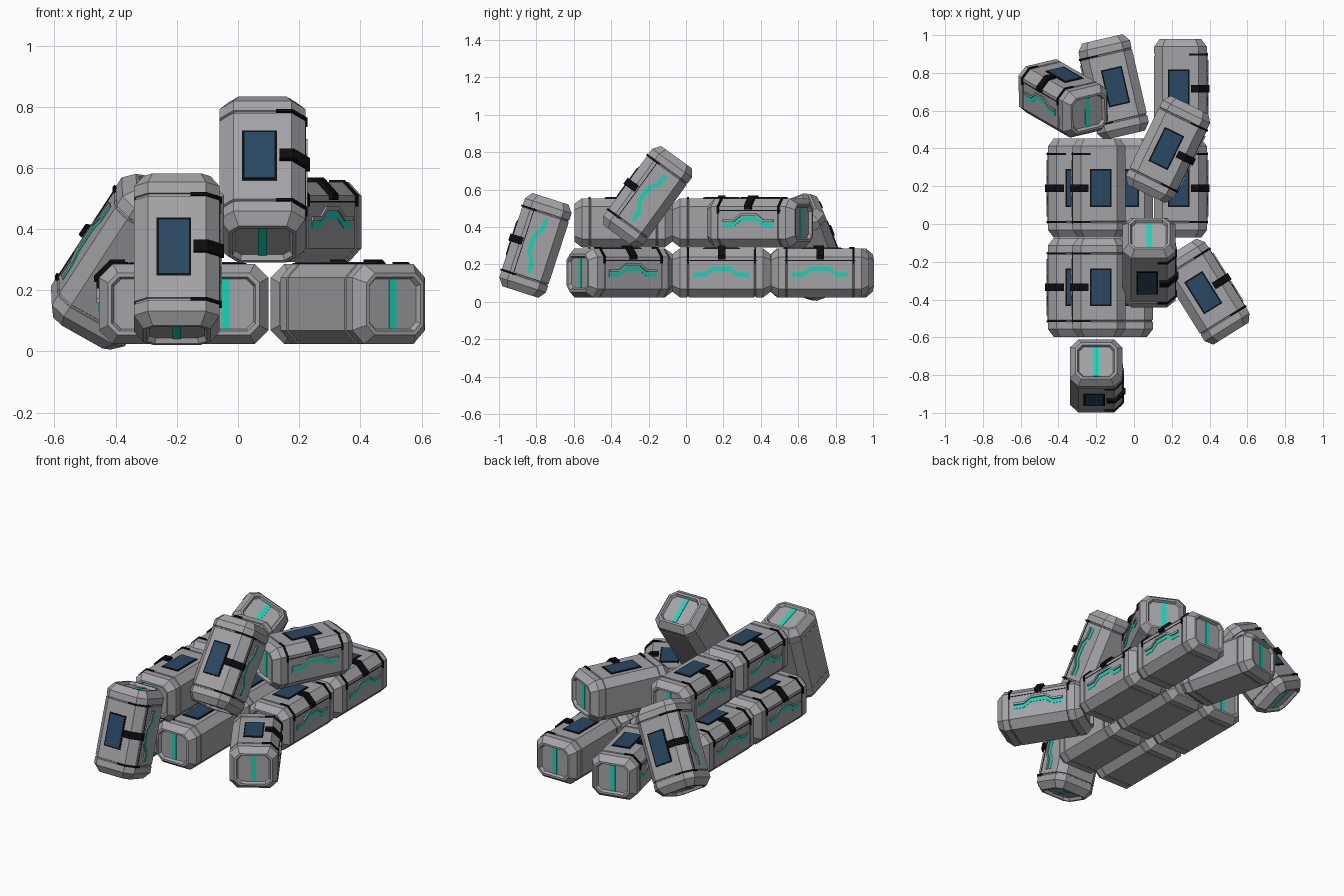
import bpy, bmesh, math
from mathutils import Matrix, Vector

if "Cube" in bpy.data.objects:
    bpy.data.objects.remove(bpy.data.objects["Cube"])

W, H, L, C = 0.14, 0.131, 0.262, 0.045   # half width, half height, half length, corner cut


def material(name, rgb):
    m = bpy.data.materials.new(name)
    m.diffuse_color = (*rgb, 1)
    m.use_nodes = True
    m.node_tree.nodes["Principled BSDF"].inputs["Base Color"].default_value = m.diffuse_color
    return m


GREY = material("casing grey", (0.37, 0.37, 0.39))
BLACK = material("strap black", (0.004, 0.004, 0.005))
BLUE = material("window blue", (0.022, 0.065, 0.125))
TEAL = material("bright teal", (0.008, 0.68, 0.50))


def finish(bm, name, mat):
    bmesh.ops.recalc_face_normals(bm, faces=bm.faces)
    me = bpy.data.meshes.new(name)
    bm.to_mesh(me)
    bm.free()
    me.materials.append(mat)
    return name, me


def prism(bm, poly, lo, hi, axis):
    """Extrude a 2D outline along x (outline in yz), y (xz) or z (xy)."""
    def place(a, b, t):
        return {"x": (t, a, b), "y": (a, t, b), "z": (a, b, t)}[axis]
    lower = [bm.verts.new(place(a, b, lo)) for a, b in poly]
    upper = [bm.verts.new(place(a, b, hi)) for a, b in poly]
    n = len(poly)
    bm.faces.new(lower)
    bm.faces.new(upper)
    for i in range(n):
        j = (i + 1) % n
        bm.faces.new((lower[i], lower[j], upper[j], upper[i]))


def rect(x, y, hx, hy):
    return [(x - hx, y - hy), (x + hx, y - hy), (x + hx, y + hy), (x - hx, y + hy)]


def octagon(inset):
    w, h, c = W - inset, H - inset, C - inset * 0.45
    return [(w, h - c), (w - c, h), (c - w, h), (-w, h - c),
            (-w, c - h), (c - w, -h), (w - c, -h), (w, c - h)]


# casing: octagonal loft with two shallow grooves and recessed ends
def make_casing():
    half = [(0.245, 0.050), (L, 0.042), (L, 0.030), (0.222, 0),
            (0.184, 0), (0.182, 0.005), (0.176, 0.005), (0.174, 0)]
    stations = [(-y, i) for y, i in half] + [(y, i) for y, i in reversed(half)]
    bm = bmesh.new()
    rings = [[bm.verts.new((x, y, z)) for x, z in octagon(i)] for y, i in stations]
    for a, b in zip(rings, rings[1:]):
        for k in range(8):
            m = (k + 1) % 8
            bm.faces.new((a[k], a[m], b[m], b[k]))
    bm.faces.new(rings[0])
    bm.faces.new(rings[-1])
    return finish(bm, "casing", GREY)


# band wrapped over the upper right corner
def corner_band(bm, y, half, t, x0, z1):
    e = t * 0.45
    outline = [(x0, H - 0.002), (x0, H + t), (W - C + e, H + t), (W + t, H - C + e),
               (W + t, z1), (W - 0.002, z1), (W - 0.002, H - C), (W - C, H - 0.002)]
    prism(bm, outline, y - half, y + half, "y")


def make_bands():
    bm = bmesh.new()
    corner_band(bm, 0, 0.02, 0.015, 0.055, 0.072)
    for s in (-1, 1):
        corner_band(bm, s * 0.18, 0.005, 0.007, 0.045, 0.05)
    return finish(bm, "corner_straps", BLACK)


# stepped strip on the strap side
def wave(dz, half):
    path = [(-0.15, -0.01), (-0.09, -0.01), (-0.045, 0.022),
            (0.045, 0.022), (0.09, -0.01), (0.15, -0.01)]
    return ([(y, z + dz - half) for y, z in path]
            + [(y, z + dz + half) for y, z in reversed(path)])


def make_strip():
    bm = bmesh.new()
    prism(bm, wave(0, 0.012), W - 0.002, W + 0.002, "x")
    return finish(bm, "side_strip", TEAL)


def make_lip():
    bm = bmesh.new()
    prism(bm, wave(0.021, 0.007), W - 0.002, W + 0.008, "x")
    return finish(bm, "side_lip", GREY)


def make_edge_line():
    bm = bmesh.new()
    prism(bm, rect(0, 0.066, 0.19, 0.002), W - 0.002, W + 0.002, "x")
    return finish(bm, "side_line", BLACK)


# window plates on top
def make_window(name, mat, grow, z):
    bm = bmesh.new()
    prism(bm, rect(-0.01, 0, 0.049 + grow, 0.092 + grow), H - 0.002, H + z, "z")
    return finish(bm, name, mat)


# bright line in both recessed ends
def make_end_lines():
    bm = bmesh.new()
    for s in (-1, 1):
        prism(bm, rect(0, 0, 0.014, 0.081), s * 0.243, s * 0.248, "y")
    return finish(bm, "end_lines", TEAL)


PARTS = [make_casing(), make_bands(), make_strip(), make_lip(), make_edge_line(),
         make_window("window_frame", BLACK, 0.008, 0.003),
         make_window("window", BLUE, 0, 0.006), make_end_lines()]


def crate(label, pos, yaw=0, pitch=0, roll=0):
    rot = (Matrix.Rotation(math.radians(yaw), 4, "Z")
           @ Matrix.Rotation(math.radians(pitch), 4, "X")
           @ Matrix.Rotation(math.radians(roll), 4, "Y"))
    for name, me in PARTS:
        ob = bpy.data.objects.new(f"{label}_{name}", me)
        ob.matrix_world = Matrix.Translation(Vector(pos)) @ rot
        bpy.context.collection.objects.link(ob)


LOW, HIGH = 0.155, 0.423
# stacked rows
for i, y in enumerate((0.19, -0.335)):
    crate(f"lower_left_crate_{i}", (-0.315, y, LOW), 180)
    crate(f"lower_middle_crate_{i}", (-0.04, y, LOW), 180)
    crate(f"upper_left_crate_{i}", (-0.185, y, HIGH), 180)
for i, y in enumerate((0.19, 0.717)):
    crate(f"lower_right_crate_{i}", (0.246, y, LOW))
# loose crates
crate("turned_front_crate", (0.375, -0.358, LOW), 32)
crate("turned_back_crate", (-0.108, 0.725, LOW), 193)
crate("turned_upper_crate", (0.18, 0.395, HIGH), -26)
crate("leaning_top_crate", (0.08, -0.205, 0.562), 0, 54)
crate("leaning_front_crate", (-0.2, -0.805, 0.302), 0, 72)
crate("leaning_back_crate", (-0.375, 0.665, 0.293), -120, 53, -53)
